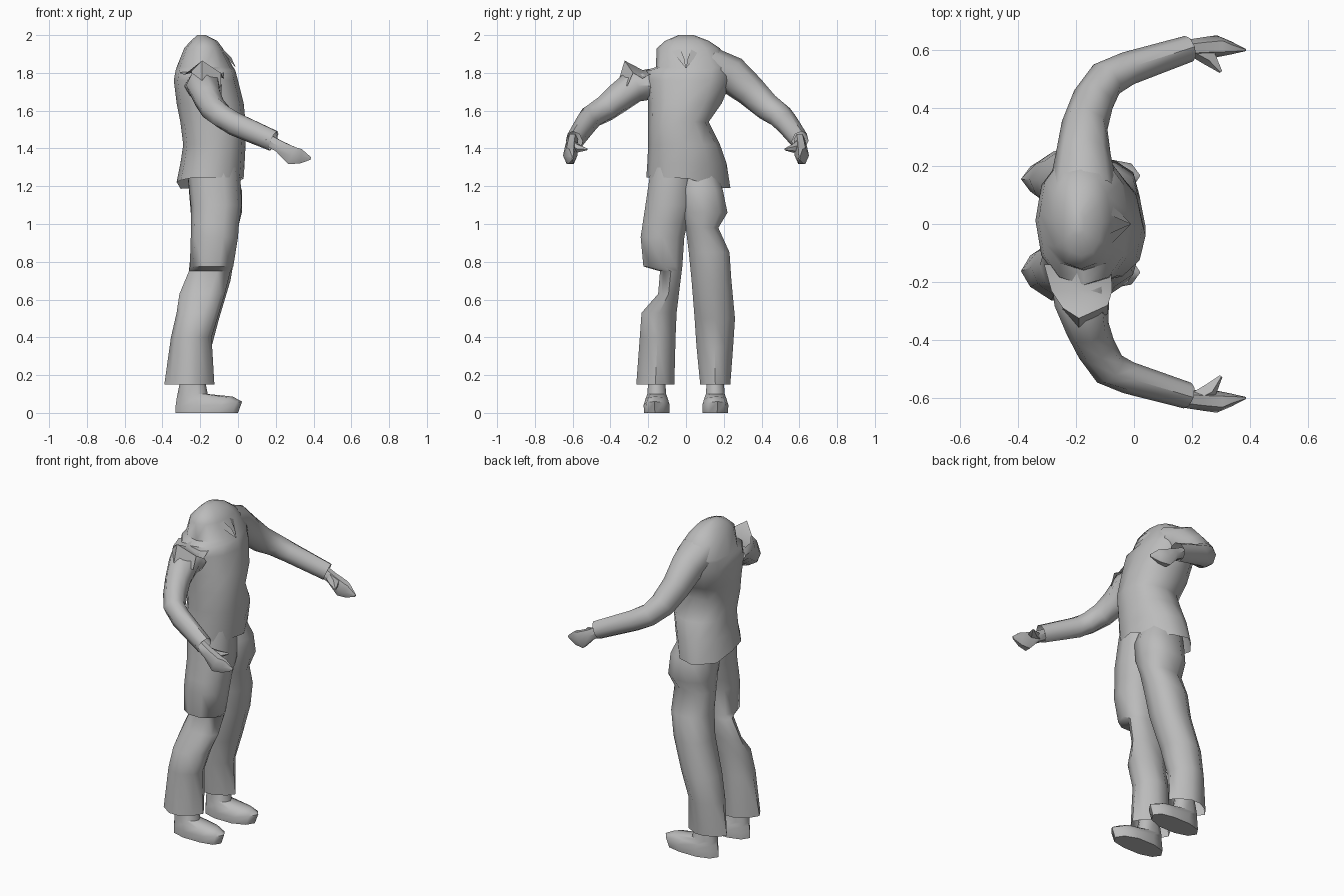
import bpy, bmesh, math
from mathutils import Vector

cloth = bpy.data.materials.new("plain grey")
cloth.diffuse_color = (0.5, 0.5, 0.5, 1)


def loft(name, rings, cap_start=False, cap_end=False, closed=True, angle=50):
    """Skin a list of equal-length point rows, closed into rings or left as a sheet."""
    bm = bmesh.new()
    vs = [[bm.verts.new(p) for p in r] for r in rings]
    n = len(vs[0])
    for a, b in zip(vs, vs[1:]):
        for i in range(n if closed else n - 1):
            j = (i + 1) % n
            bm.faces.new((a[i], a[j], b[j], b[i]))
    if cap_start:
        bm.faces.new(vs[0][::-1])
    if cap_end:
        bm.faces.new(vs[-1])
    bmesh.ops.recalc_face_normals(bm, faces=bm.faces)
    me = bpy.data.meshes.new(name)
    bm.to_mesh(me)
    bm.free()
    me.materials.append(cloth)
    ob = bpy.data.objects.new(name, me)
    bpy.context.collection.objects.link(ob)
    bpy.ops.object.select_all(action='DESELECT')
    ob.select_set(True)
    bpy.context.view_layer.objects.active = ob
    bpy.ops.object.shade_smooth_by_angle(angle=math.radians(angle))
    return ob


def flat_ring(z, xb, xf, y0, y1, n=12, power=0.9):
    """Horizontal ring from its bounds; power above 1 turns it diamond-shaped."""
    pts = []
    for i in range(n):
        t = 2 * math.pi * i / n
        c, s = math.cos(t), math.sin(t)
        c = math.copysign(abs(c) ** power, c)
        s = math.copysign(abs(s) ** power, s)
        pts.append(Vector(((xb + xf) / 2 + c * (xf - xb) / 2,
                           (y0 + y1) / 2 + s * (y1 - y0) / 2, z)))
    return pts


def tube(path, n=8):
    """Rings across a path of (x, y, z, half width, half height)."""
    ps = [Vector(p[:3]) for p in path]
    rings = []
    for k, p in enumerate(path):
        d = (ps[min(k + 1, len(ps) - 1)] - ps[max(k - 1, 0)]).normalized()
        side = d.cross(Vector((0, 0, 1))).normalized()
        up = side.cross(d)
        rings.append([ps[k] + side * p[3] * math.cos(2 * math.pi * i / n)
                      + up * p[4] * math.sin(2 * math.pi * i / n) for i in range(n)])
    return rings


# Jacket: pinched waist and a flared, lower hem on the left side
jacket = [flat_ring(*r) for r in (
    (1.245, -.325, .03, -.21, .235), (1.32, -.305, .035, -.205, .215),
    (1.42, -.29, .04, -.2, .18), (1.54, -.305, .04, -.2, .12),
    (1.64, -.325, .03, -.2, .19), (1.76, -.34, .0, -.215, .24),
    (1.815, -.33, -.015, -.21, .24), (1.83, -.325, -.025, -.16, .24),
    (1.93, -.285, -.08, -.155, .18), (1.97, -.25, -.11, -.11, .12),
    (2.0, -.215, -.17, -.04, .04))]
for r, k in zip(jacket[:2], (.05, .03)):
    for p in r:
        if p.y > .05 and p.x > -.16:
            p.x -= k * min(1, p.y / .15)
for p in jacket[0]:
    p.z -= .055 * max(0, min(1, p.y / .16)) + .02 * max(0, -p.x - .25) / .08
loft("jacket", jacket, cap_end=True, angle=60)

# Trouser legs, each its own pleated outline, overlapping at the seat
legs = {
    "right_trouser_leg": (
        (1.3, -.27, .01, -.19, .05), (1.1, -.25, .02, -.22, .04),
        (1.0, -.25, .005, -.235, .012), (.93, -.25, .0, -.245, -.004),
        (.775, -.255, -.025, -.23, -.015),
        (.75, -.26, -.04, -.14, -.02), (.63, -.31, -.07, -.15, -.035),
        (.53, -.325, -.1, -.24, -.045), (.4, -.355, -.14, -.25, -.05),
        (.15, -.39, -.125, -.27, -.055)),
    "left_trouser_leg": (
        (1.3, -.27, -.03, -.05, .16), (1.18, -.26, .02, -.045, .2),
        (1.06, -.25, .02, -.035, .225), (.98, -.25, .0, -.005, .175),
        (.85, -.25, -.015, .01, .235), (.7, -.265, -.04, .025, .245),
        (.5, -.33, -.1, .04, .265), (.35, -.36, -.14, .05, .255),
        (.15, -.39, -.125, .07, .24))}
for name, rows in legs.items():
    loft(name, [flat_ring(*r, n=10, power=.85 + .45 * max(0, (.7 - r[0]) / .55))
                for r in rows])

# Sleeves
loft("left_sleeve", tube([
    (-.175, .12, 1.845, .12, .095), (-.175, .24, 1.79, .095, .1),
    (-.17, .34, 1.705, .08, .085), (-.14, .43, 1.62, .073, .075),
    (-.095, .5, 1.57, .067, .068), (-.02, .537, 1.53, .058, .063),
    (.19, .605, 1.44, .046, .055)]))
loft("right_sleeve", tube([
    (-.185, -.17, 1.73, .1, .07), (-.18, -.27, 1.735, .095, .09),
    (-.16, -.36, 1.665, .075, .08), (-.13, -.43, 1.61, .068, .072),
    (-.085, -.5, 1.57, .063, .066), (-.02, -.53, 1.53, .056, .063),
    (.185, -.592, 1.44, .046, .055)]))

# Raised shoulder cap on the right sleeve
loft("shoulder_cap", [[Vector(p) for p in row] for row in (
    ((-.31, -.14, 1.80), (-.2, -.14, 1.83), (-.08, -.14, 1.82)),
    ((-.285, -.23, 1.79), (-.19, -.23, 1.815), (-.075, -.23, 1.77)),
    ((-.245, -.29, 1.81), (-.19, -.325, 1.865), (-.09, -.28, 1.80)),
    ((-.25, -.31, 1.74), (-.19, -.36, 1.75), (-.09, -.31, 1.73)))], closed=False)

for side, s in (("left", 1), ("right", -1)):
    # Shoe: stacked outlines with a low pointed toe
    y = s * .155
    rows = [(0, -.33, .0, .07), (.04, -.33, .022, .072), (.075, -.325, -.03, .062),
            (.1, -.32, -.16, .052), (.2, -.3, -.18, .045)]
    rings = [flat_ring(z, xb, xf, y - w, y + w, 10) for z, xb, xf, w in rows]
    for r in rings[:3]:
        for p in r:
            p.z += .02 * max(0, (p.x + .1) / .12) * (p.z > 0)
            p.y += s * .012 * max(0, (p.x + .1) / .12)
    loft(side + "_shoe", rings, cap_start=True)

    # Hand with drooping fingers and a hooked thumb
    loft(side + "_hand", tube([
        (.15, s * .6, 1.45, .03, .035), (.22, s * .607, 1.41, .034, .036),
        (.285, s * .613, 1.362, .038, .056), (.33, s * .607, 1.358, .024, .045),
        (.385, s * .6, 1.347, .004, .008)], 6), True, True)
    loft(side + "_thumb", tube([
        (.2, s * .605, 1.42, .025, .03), (.26, s * .575, 1.40, .03, .025),
        (.30, s * .525, 1.395, .006, .006)], 5), True, True)

    # Collar point
    loft(side + "_collar_point", [
        [Vector((-.085, s * .075, 1.915)), Vector((-.01, 0, 1.825))],
        [Vector((-.08, s * .03, 1.925)), Vector((-.035, s * .01, 1.88))]], closed=False)
